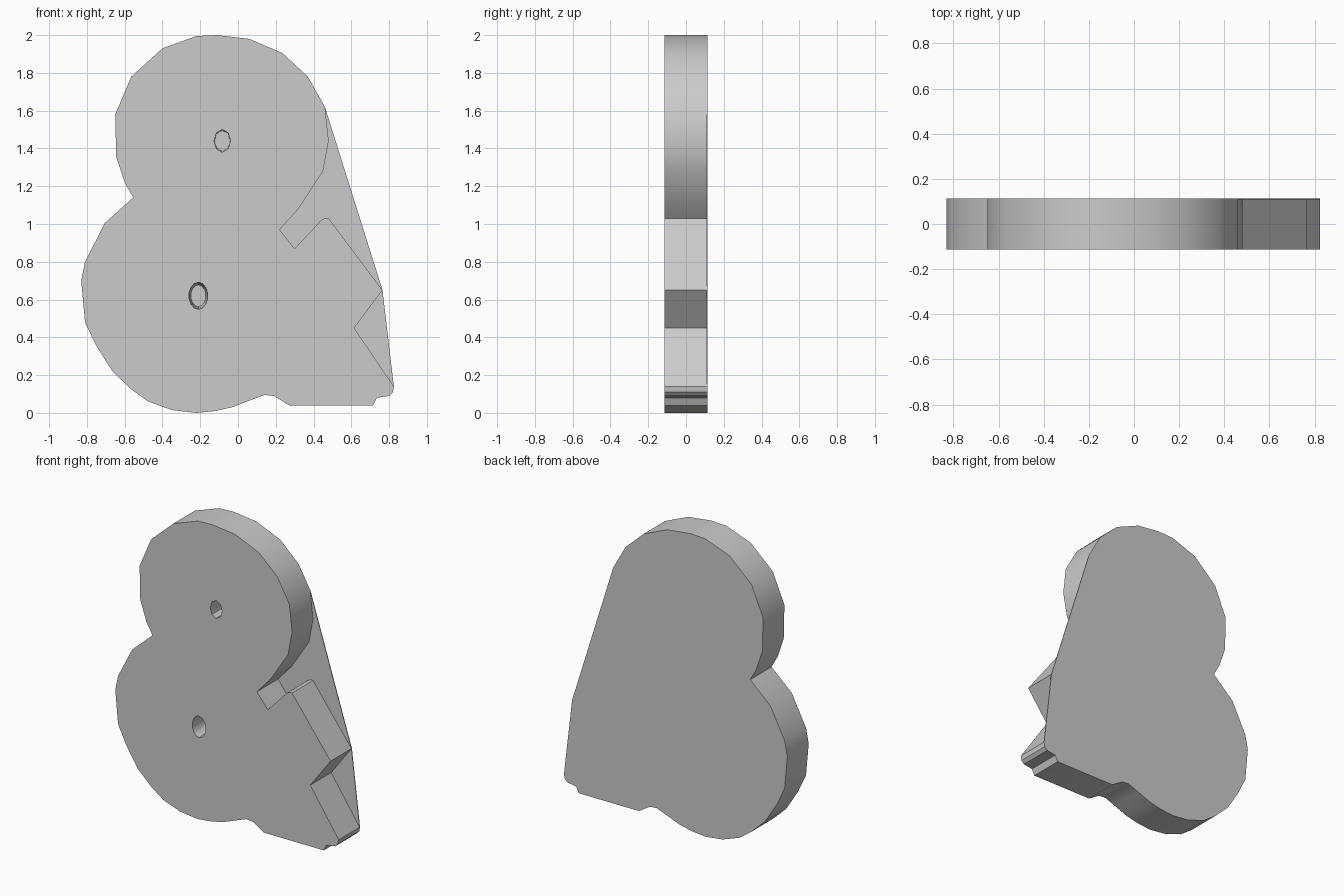
import bpy
import bmesh
import math

HALF = 0.113      # half of the body depth
SKIN = 0.005      # thickness of the rear skin

cube = bpy.data.objects.get("Cube")
if cube:
    bpy.data.objects.remove(cube, do_unlink=True)

grey = bpy.data.materials.new("plain grey")
grey.use_nodes = True
grey.diffuse_color = (0.6, 0.6, 0.6, 1)
grey.node_tree.nodes["Principled BSDF"].inputs["Base Color"].default_value = grey.diffuse_color


def select_only(obj):
    bpy.ops.object.select_all(action="DESELECT")
    obj.select_set(True)
    bpy.context.view_layer.objects.active = obj


def extruded_plate(name, outline, y_front, y_back):
    """Extrude an x-z outline from the front towards the back."""
    bm = bmesh.new()
    face = bm.faces.new([bm.verts.new((x, y_front, z)) for x, z in outline])
    result = bmesh.ops.extrude_face_region(bm, geom=[face], use_keep_orig=True)
    moved = [v for v in result["geom"] if isinstance(v, bmesh.types.BMVert)]
    bmesh.ops.translate(bm, verts=moved, vec=(0, y_back - y_front, 0))
    bmesh.ops.recalc_face_normals(bm, faces=bm.faces[:])
    mesh = bpy.data.meshes.new(name)
    bm.to_mesh(mesh)
    bm.free()
    obj = bpy.data.objects.new(name, mesh)
    bpy.context.collection.objects.link(obj)
    mesh.materials.append(grey)
    return obj


def cut_blind_hole(body, x, z, half_width, half_height, taper, sides):
    """Cut a slightly tapered oval hole that stops at the rear skin."""
    depth = 2 * HALF
    bpy.ops.mesh.primitive_cone_add(
        vertices=sides, radius1=1, radius2=taper, depth=depth,
        location=(x, -SKIN, z), rotation=(-math.pi / 2, 0, 0))
    cutter = bpy.context.object
    cutter.name = "hole_cutter"
    cutter.scale = (half_width, half_height, 1)
    cutter.hide_render = True
    cutter.data.materials.append(grey)
    cut = body.modifiers.new("hole", "BOOLEAN")
    cut.operation = "DIFFERENCE"
    cut.solver = "EXACT"
    cut.object = cutter
    select_only(body)
    bpy.ops.object.modifier_apply(modifier=cut.name)
    bpy.data.objects.remove(cutter, do_unlink=True)


# Right edge: upper lobe, slot, shoulder, then the notch above the foot
upper_bay = [(0.46, 1.62), (0.48, 1.44), (0.45, 1.28), (0.32, 1.08), (0.22, 0.97),
             (0.3, 0.87), (0.44, 1.02), (0.46, 1.03), (0.48, 1.03), (0.765, 0.65)]
lower_bay = [(0.765, 0.65), (0.615, 0.45), (0.825, 0.14)]

# Foot along the bottom right
foot = [(0.82, 0.11), (0.8, 0.09), (0.735, 0.08), (0.715, 0.04),
        (0.27, 0.04), (0.19, 0.09), (0.14, 0.095)]

# Lower lobe, from the bottom round to the waist
lower_lobe = [(0.06, 0.065), (-0.03, 0.03), (-0.12, 0.01), (-0.22, 0), (-0.35, 0.015),
              (-0.475, 0.06), (-0.565, 0.125), (-0.665, 0.22), (-0.75, 0.355),
              (-0.81, 0.48), (-0.83, 0.7), (-0.81, 0.8), (-0.705, 1.005)]

# Upper lobe, from the waist over the top
upper_lobe = [(-0.555, 1.14), (-0.6, 1.22), (-0.645, 1.355), (-0.65, 1.58),
              (-0.565, 1.78), (-0.4, 1.93), (-0.22, 1.995), (-0.11, 2),
              (0.06, 1.98), (0.235, 1.905), (0.37, 1.78)]

# Full-depth body with its two blind holes
body = extruded_plate("body", upper_bay + lower_bay[1:] + foot + lower_lobe + upper_lobe,
                      -HALF, HALF)
cut_blind_hole(body, -0.083, 1.44, 0.044, 0.06, 0.92, 8)
cut_blind_hole(body, -0.21, 0.62, 0.05, 0.072, 0.8, 14)

# Rear skin bridging the two bays on the right edge
upper_web = extruded_plate("upper_web", upper_bay, HALF - SKIN, HALF)
lower_web = extruded_plate("lower_web", lower_bay, HALF - SKIN, HALF)

# Smooth the rounded walls and keep the corners crisp
for part in (body, upper_web, lower_web):
    select_only(part)
    bpy.ops.object.shade_smooth_by_angle(angle=math.radians(35))
